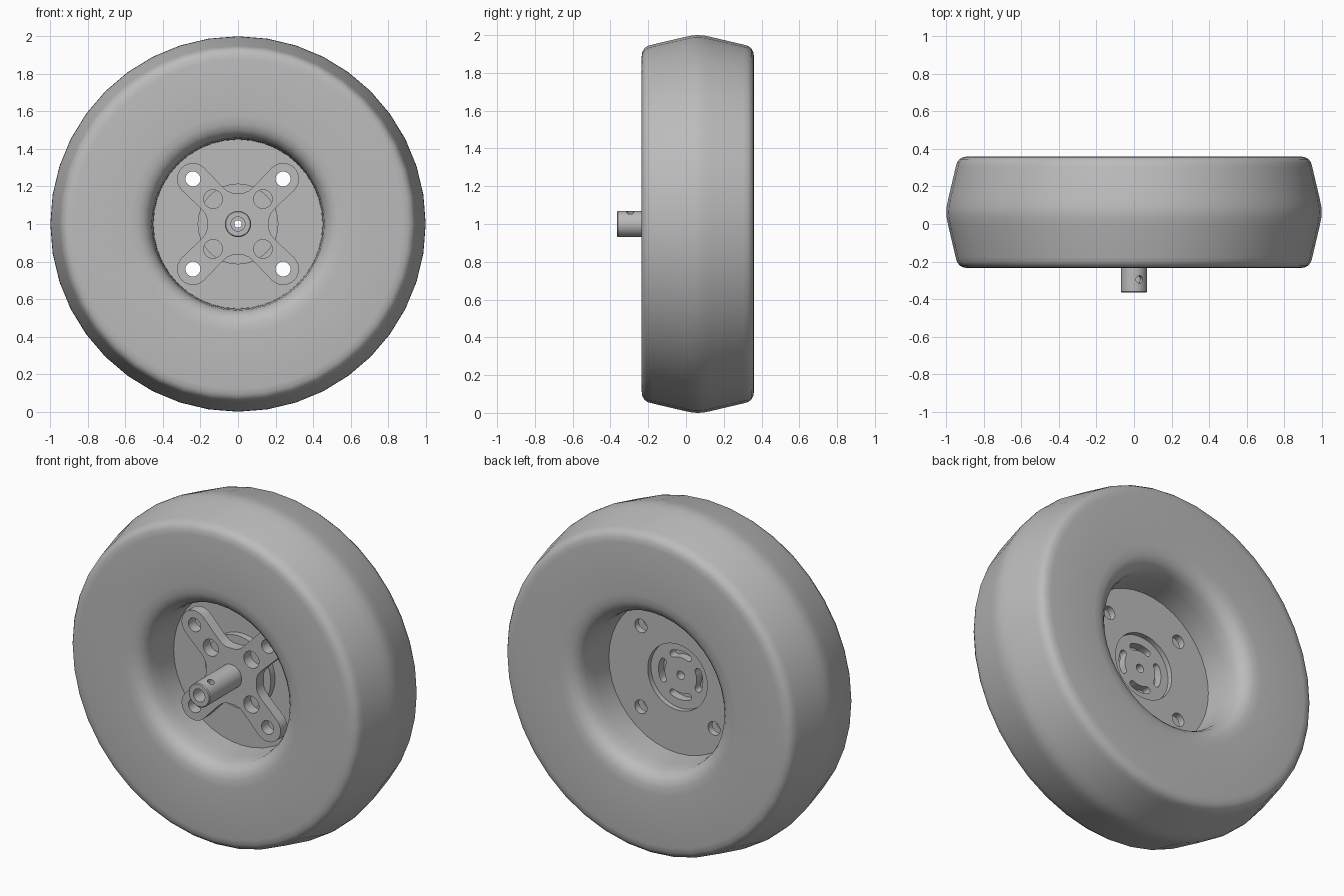
import bpy
import bmesh
from math import sin, cos, pi, radians
from mathutils import Matrix, Vector

cube = bpy.data.objects.get("Cube")
if cube:
    bpy.data.objects.remove(cube, do_unlink=True)

AXLE_Z = 1.0
MID_Y = 0.0625

grey = bpy.data.materials.new("plain_grey")
grey.use_nodes = True
grey.diffuse_color = (0.5, 0.5, 0.5, 1)
grey.node_tree.nodes["Principled BSDF"].inputs["Base Color"].default_value = (0.5, 0.5, 0.5, 1)


def select(obj):
    bpy.ops.object.select_all(action="DESELECT")
    obj.select_set(True)
    bpy.context.view_layer.objects.active = obj


def finish(obj, angle=35):
    """Clean the mesh, colour it and keep sharp edges crisp."""
    bm = bmesh.new()
    bm.from_mesh(obj.data)
    bmesh.ops.remove_doubles(bm, verts=bm.verts, dist=0.0002)
    bmesh.ops.recalc_face_normals(bm, faces=bm.faces)
    bm.to_mesh(obj.data)
    bm.free()
    obj.data.materials.clear()
    obj.data.materials.append(grey)
    select(obj)
    bpy.ops.object.shade_smooth_by_angle(angle=radians(angle))


def lathe(name, profile, segments, angle=35):
    """Turn a closed (radius, y) profile around the axle."""
    bm = bmesh.new()
    rings = []
    for i in range(segments):
        a = 2 * pi * i / segments
        rings.append([bm.verts.new((r * sin(a), y, r * cos(a))) for r, y in profile])
    n = len(profile)
    for i, ring in enumerate(rings):
        after = rings[(i + 1) % segments]
        for j in range(n):
            k = (j + 1) % n
            bm.faces.new((ring[j], ring[k], after[k], after[j]))
    mesh = bpy.data.meshes.new(name)
    bm.to_mesh(mesh)
    bm.free()
    obj = bpy.data.objects.new(name, mesh)
    obj.location.z = AXLE_Z
    bpy.context.collection.objects.link(obj)
    finish(obj, angle)
    return obj


def arc(cx, cz, r, start, end, steps):
    return [(cx + r * cos(start + (end - start) * i / steps),
             cz + r * sin(start + (end - start) * i / steps)) for i in range(steps + 1)]


def circle(cx, cz, r, steps=32):
    return arc(cx, cz, r, 0, 2 * pi, steps)[:-1]


def corners(d, r):
    """Four round holes on the diagonals."""
    return [circle(sx * d, sz * d, r, 24) for sx in (-1, 1) for sz in (-1, 1)]


def plate(name, y_front, y_back, loops):
    """Flat plate from an outline and hole loops, extruded along y."""
    curve = bpy.data.curves.new(name, "CURVE")
    curve.dimensions = "2D"
    curve.fill_mode = "BOTH"
    curve.extrude = (y_back - y_front) / 2
    for loop in loops:
        spline = curve.splines.new("POLY")
        spline.points.add(len(loop) - 1)
        for point, (x, z) in zip(spline.points, loop):
            point.co = (x, z, 0, 1)
        spline.use_cyclic_u = True
    obj = bpy.data.objects.new(name, curve)
    bpy.context.collection.objects.link(obj)
    obj.location = (0, (y_front + y_back) / 2, AXLE_Z)
    obj.rotation_euler.x = pi / 2
    select(obj)
    bpy.ops.object.convert(target="MESH")
    obj = bpy.context.view_layer.objects.active
    obj.name = name
    finish(obj)
    return obj


# Tyre: half profile as (radius, distance from mid plane), mirrored
half = [(0.45, 0.02), (0.453, 0.15), (0.46, 0.22), (0.475, 0.255), (0.50, 0.28),
        (0.535, 0.294), (0.58, 0.298), (0.88, 0.298), (0.91, 0.294), (0.93, 0.283),
        (0.943, 0.265), (0.95, 0.24), (0.99, 0.07), (0.998, 0.03)]
tyre_profile = [(r, MID_Y - d) for r, d in half] + [(1.0, MID_Y)]
tyre_profile += [(r, MID_Y + d) for r, d in reversed(half)]
lathe("tyre", tyre_profile, 40, 40)

# Wheel disc with bolt holes and a round opening behind the hub
plate("wheel_disc", 0.04, 0.08,
      [circle(0, 0, 0.452, 40), circle(0, 0, 0.195, 48)] + corners(0.24, 0.04))

# Hub boss with four curved slots and an axle hole
slots = []
for k in range(4):
    mid, span, r, w = k * pi / 2, radians(24), 0.125, 0.02
    lo, hi = mid - span, mid + span
    slots.append(arc(0, 0, r + w, lo, hi, 10)
                 + arc(r * cos(hi), r * sin(hi), w, hi, hi + pi, 6)[1:-1]
                 + arc(0, 0, r - w, hi, lo, 10)
                 + arc(r * cos(lo), r * sin(lo), w, lo + pi, lo + 2 * pi, 6)[1:-1])
plate("hub_boss", 0.0, 0.05, [circle(0, 0, 0.215, 48), circle(0, 0, 0.025, 20)] + slots)

# Four-armed mounting bracket
outline = []
for k in range(4):
    arm = arc(0.24, 0.24, 0.085, -pi / 4, 3 * pi / 4, 12)
    arm += [(0.085, 0.20), (0.06, 0.178), (0.03, 0.166),
            (-0.03, 0.166), (-0.06, 0.178), (-0.085, 0.20)]
    c, s = cos(k * pi / 2), sin(k * pi / 2)
    outline += [(c * x - s * z, s * x + c * z) for x, z in arm]
plate("mounting_bracket", -0.065, 0.0,
      [outline, circle(0, 0, 0.02, 20)] + corners(0.24, 0.04) + corners(0.133, 0.05))

# Hollow shaft with a stepped bore
shaft = lathe("shaft", [(0.02, -0.065), (0.07, -0.065), (0.07, -0.36), (0.065, -0.365),
                        (0.038, -0.365), (0.038, -0.12), (0.02, -0.12)], 32)

# Cross hole through one wall of the shaft
bpy.ops.mesh.primitive_cylinder_add(vertices=20, radius=0.02, depth=0.12)
cutter = bpy.context.object
cutter.name = "cross_hole_cutter"
tilt = Matrix.Rotation(radians(25), 4, "Y")
cutter.matrix_world = (Matrix.Translation((0, -0.295, AXLE_Z)) @ tilt
                       @ Matrix.Translation((0, 0, 0.06)))
cutter.hide_render = True
cut = shaft.modifiers.new("cross_hole", "BOOLEAN")
cut.object = cutter
cut.operation = "DIFFERENCE"
cut.solver = "EXACT"
select(shaft)
bpy.context.view_layer.update()
bpy.ops.object.modifier_apply(modifier=cut.name)
bpy.data.objects.remove(cutter, do_unlink=True)
finish(shaft)
